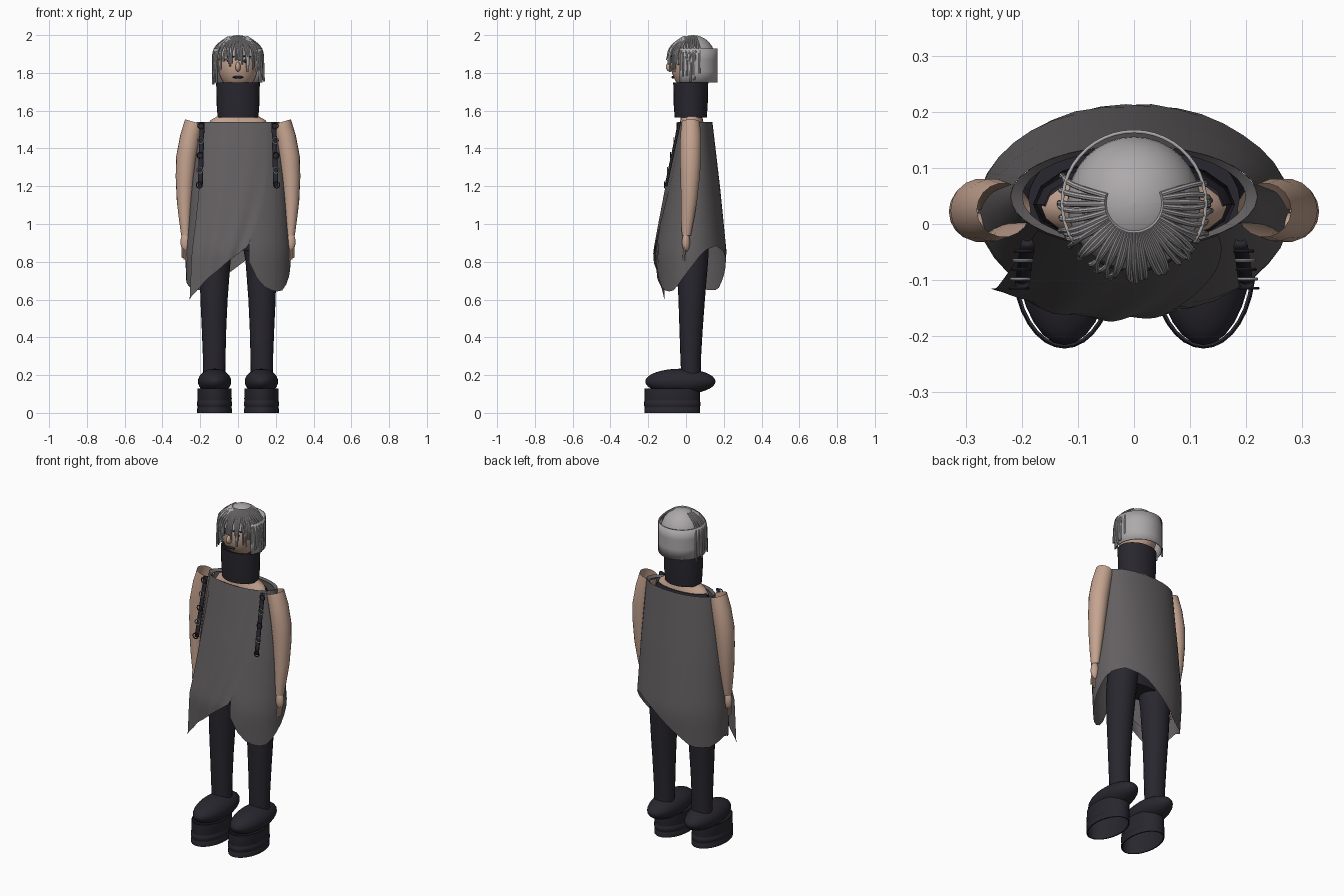
import bpy, math, random
from math import sin, cos, pi, radians

if "Cube" in bpy.data.objects:
    bpy.data.objects.remove(bpy.data.objects["Cube"])
random.seed(4)

def material(name, col):
    m = bpy.data.materials.new(name)
    m.diffuse_color = (*col, 1)
    m.use_nodes = True
    m.node_tree.nodes["Principled BSDF"].inputs["Base Color"].default_value = m.diffuse_color
    return m

CLOTH = material("grey_cloth", (0.125, 0.115, 0.12))
BLACK = material("black_cloth", (0.022, 0.02, 0.028))
SKIN = material("skin", (0.56, 0.37, 0.28))
HAIR = material("silver_hair", (0.42, 0.40, 0.41))

def finish(ob, mat, angle=40):
    ob.data.materials.append(mat)
    bpy.ops.object.select_all(action='DESELECT')
    ob.select_set(True)
    bpy.context.view_layer.objects.active = ob
    bpy.ops.object.shade_smooth_by_angle(angle=radians(angle))
    return ob

def mesh(name, verts, faces, mat):
    me = bpy.data.meshes.new(name)
    me.from_pydata(verts, [], faces)
    ob = bpy.data.objects.new(name, me)
    bpy.context.collection.objects.link(ob)
    return finish(ob, mat)

def sheet(name, fn, nu, nv, mat):
    """Open grid surface from fn(u, v)."""
    verts = [fn(i / nu, j / nv) for j in range(nv + 1) for i in range(nu + 1)]
    w = nu + 1
    faces = [(j*w+i, (j+1)*w+i, (j+1)*w+i+1, j*w+i+1) for j in range(nv) for i in range(nu)]
    return mesh(name, verts, faces, mat)

def loft(name, rings, mat, n=20, caps=True):
    """Tube through rings (cx, cy, z, rx, ry)."""
    verts = [(cx + rx*cos(2*pi*i/n), cy + ry*sin(2*pi*i/n), z)
             for cx, cy, z, rx, ry in rings for i in range(n)]
    faces = [(j*n+i, j*n+(i+1) % n, (j+1)*n+(i+1) % n, (j+1)*n+i)
             for j in range(len(rings)-1) for i in range(n)]
    if caps:
        faces += [tuple(range(n))[::-1], tuple(range(len(verts)-n, len(verts)))]
    return mesh(name, verts, faces, mat)

def ball(name, loc, scale, mat, seg=24, rings=14):
    bpy.ops.mesh.primitive_uv_sphere_add(segments=seg, ring_count=rings, location=loc)
    ob = bpy.context.object
    ob.name, ob.scale = name, scale
    return finish(ob, mat)

def tubes(name, paths, r, mat, res=2):
    """Round strands along smooth paths, one object."""
    cu = bpy.data.curves.new(name, 'CURVE')
    cu.dimensions, cu.bevel_depth, cu.bevel_resolution, cu.use_fill_caps = '3D', r, res, True
    for p in paths:
        s = cu.splines.new('NURBS')
        s.points.add(len(p) - 1)
        for pt, co in zip(s.points, p):
            pt.co = (*co, 1)
        s.use_endpoint_u, s.order_u, s.resolution_u = True, 3, 4
    ob = bpy.data.objects.new(name, cu)
    bpy.context.collection.objects.link(ob)
    bpy.ops.object.select_all(action='DESELECT')
    ob.select_set(True)
    bpy.context.view_layer.objects.active = ob
    bpy.ops.object.convert(target='MESH')
    return finish(bpy.context.object, mat)

def interp(x, keys):
    for (x0, y0), (x1, y1) in zip(keys, keys[1:]):
        if x <= x1:
            return y0 + (y1 - y0) * max(0, (x - x0) / (x1 - x0))
    return keys[-1][1]

# Tunic body: angle 0 is the front, 90 is +x
HEM = [(12, .80), (25, .68), (45, .64), (62, .65), (112, .86), (135, .885), (160, .85),
       (190, .74), (215, .65), (240, .65), (270, .70), (295, .66), (335, .80)]
RX = [(.6, .27), (.85, .28), (1.2, .255), (1.54, .22)]
FRONT = [(.6, -.15), (.85, -.165), (1.2, -.105), (1.54, -.042)]
BACK = [(.6, .195), (.85, .215), (1.2, .18), (1.54, .14)]

def cloth_point(a, z, k=1.0):
    f, b = interp(z, FRONT), interp(z, BACK)
    a = radians(a)
    return (k*interp(z, RX)*sin(a), (f+b)/2 - k*(b-f)/2*cos(a), z)

def body(u, v):
    a = 12 + 323*u
    return cloth_point(a, 1.54 + (interp(a, HEM) - 1.54)*v)
sheet("tunic_body", body, 34, 16, CLOTH)

# Wrapped front panel with diagonal hem, pointed corner and soft folds
def panel(u, v):
    a = -50 + u*(92 - 32*v**2)
    z = 1.54 + (.60 + .28*u**.8 - 1.54)*v
    k = 1.02 + .2*v**2*(1-u)**2 + .02*v*sin(u*19 + 2*v)
    return cloth_point(a, z, k)
sheet("tunic_front_panel", panel, 28, 18, CLOTH)

# Neckline rim
def rim(u, v):
    return cloth_point(360*u, 1.54 - .012*v, 1 - .1*v)
sheet("tunic_neck_rim", rim, 32, 1, CLOTH)

# Under torso, shoulders, high collar
loft("under_torso", [(0, .035, .86, .15, .075), (0, .035, 1.0, .18, .085), (0, .035, 1.3, .17, .08),
                     (0, .035, 1.5, .175, .075), (0, .035, 1.53, .16, .065)], BLACK, 16)
loft("shoulder_base", [(0, .03, 1.52, .165, .065), (0, .03, 1.55, .145, .06),
                       (0, .028, 1.575, .10, .055), (0, .028, 1.62, .07, .055)], SKIN)
loft("high_collar", [(0, .025, 1.565, .108, .085), (0, .025, 1.63, .113, .09), (0, .025, 1.70, .114, .091),
                     (0, .025, 1.75, .116, .093), (0, .025, 1.748, .106, .084), (0, .025, 1.66, .10, .08)],
     BLACK, 28, False)

# Head and face
ball("head", (0, .03, 1.845), (.107, .11, .14), SKIN, 28, 18)
ball("nose", (0, -.083, 1.832), (.014, .024, .026), SKIN, 12, 8)
ball("mouth", (0, -.068, 1.777), (.028, .01, .007), BLACK, 12, 8)
for s in (-1, 1):
    ball("eye", (s*.04, -.068, 1.862), (.018, .01, .009), BLACK, 12, 8)
    tubes("eyebrow", [[(s*.02, -.08, 1.885), (s*.045, -.076, 1.892), (s*.068, -.06, 1.884)]], .004, BLACK)

# Hair cap and back curtain
def cap(u, v):
    t, p = 2*pi*u, max(.001, v)*pi*.49
    return (.119*sin(p)*cos(t), .037 + .119*sin(p)*sin(t), 1.873 + .127*cos(p))
sheet("hair_cap", cap, 32, 12, HAIR)

def curtain(u, v):
    t = radians(-33 + 246*u)
    return (.131*cos(t), .037 + .131*sin(t), 1.93 - .18*v)
back_hair = sheet("back_hair", curtain, 30, 3, HAIR)
m = back_hair.modifiers.new("thickness", 'SOLIDIFY')
m.thickness = .006

# Hair strands: fringe and sides
def strand(deg, low):
    t = radians(deg)
    d = t + radians(random.uniform(-9, 9))
    prof = [(.05, 1.99, t), (.095, 1.962, t), (.128, 1.925, (t+d)/2), (.134, 1.88, d),
            (.134 + random.uniform(-.004, .006), low, d)]
    return [(r*cos(q), .037 + r*sin(q), z) for r, z, q in prof]
tubes("fringe_strands", [strand(-150 + i*5, random.uniform(1.80, 1.875)) for i in range(25)], .0052, HAIR)
tubes("side_strands", [strand(c + i*8, random.uniform(1.735, 1.80))
                       for c in (-30, 165) for i in range(7)], .0052, HAIR)

for s in (-1, 1):
    side = "right" if s > 0 else "left"
    # Arm, open at the shoulder, slanted top
    arm = loft(side + "_arm", [(s*.232, .025, 1.54, .048, .048), (s*.252, .025, 1.47, .054, .056),
               (s*.272, .024, 1.36, .055, .057), (s*.28, .022, 1.25, .05, .052), (s*.283, .016, 1.12, .041, .043),
               (s*.281, .008, 1.02, .031, .034), (s*.278, .002, .94, .023, .024)], SKIN, 18, False)
    for v in arm.data.vertices:
        if v.co.z > 1.53:
            v.co.z += .3*(abs(v.co.x) - .232)
    # Hand
    ball(side + "_palm", (s*.279, 0, .905), (.026, .021, .052), SKIN, 14, 10)
    tubes(side + "_fingers", [[(s*(.265 + .009*i), -.004, .885), (s*(.266 + .010*i), -.010, .85),
          (s*(.264 + .009*i), -.012, .805 + .008*abs(i-1))] for i in range(4)]
          + [[(s*.262, -.01, .92), (s*.245, -.018, .89), (s*.24, -.02, .855)]], .0065, SKIN)
    # Chest strap with rings
    def strap(u, v):
        z = 1.54 - .34*v
        x, y = s*(.19 + .01*v) + (u - .5)*.026, -.038 - .072*v
        return (x, y - .004*sin(pi*u), z)
    st = sheet(side + "_strap", strap, 4, 8, BLACK)
    st.modifiers.new("thickness", 'SOLIDIFY').thickness = .012
    for i in range(5):
        v = .06 + i*.23
        bpy.ops.mesh.primitive_torus_add(location=(s*(.195 + .01*v), -.044 - .072*v, 1.54 - .34*v),
            rotation=(pi/2, 0, 0), major_radius=.016, minor_radius=.003, major_segments=14, minor_segments=6)
        bpy.context.object.name = side + "_strap_ring"
        finish(bpy.context.object, HAIR if i % 2 else BLACK)
    # Leg with knee creases
    loft(side + "_leg", [(s*.126, .027, .18, .058, .052), (s*.126, .025, .30, .060, .055),
         (s*.127, .027, .45, .065, .062), (s*.127, .03, .60, .072, .07), (s*.122, .034, .80, .082, .083),
         (s*.10, .036, .98, .09, .088)], BLACK, 20)
    tubes(side + "_knee_creases", [[(s*.127 + .045*k, -.012 + .02*abs(k) - (.022 if k == 0 else .008), z + .008*abs(k))
          for k in (-1, -.5, 0, .5, 1)] for z in (.46, .49, .52, .55, .58)], .004, BLACK)
    # Boot upper on a hollow platform sole with ridges
    ball(side + "_boot_upper", (s*.124, -.03, .166), (.088, .186, .068), BLACK, 28, 16)
    c, y = s*.124, -.073
    wall = []
    for z, g in ((0, .002), (.022, .002), (.026, 0), (.034, 0), (.038, .003), (.058, .003), (.062, 0),
                 (.07, 0), (.074, .001), (.13, 0)):
        wall.append((c, y, z, .090 + g, .146 + g))
    wall += [(c, y, .13, .085, .141), (c, y, 0, .085, .141), wall[0]]
    loft(side + "_platform_sole", wall, BLACK, 32, False)
